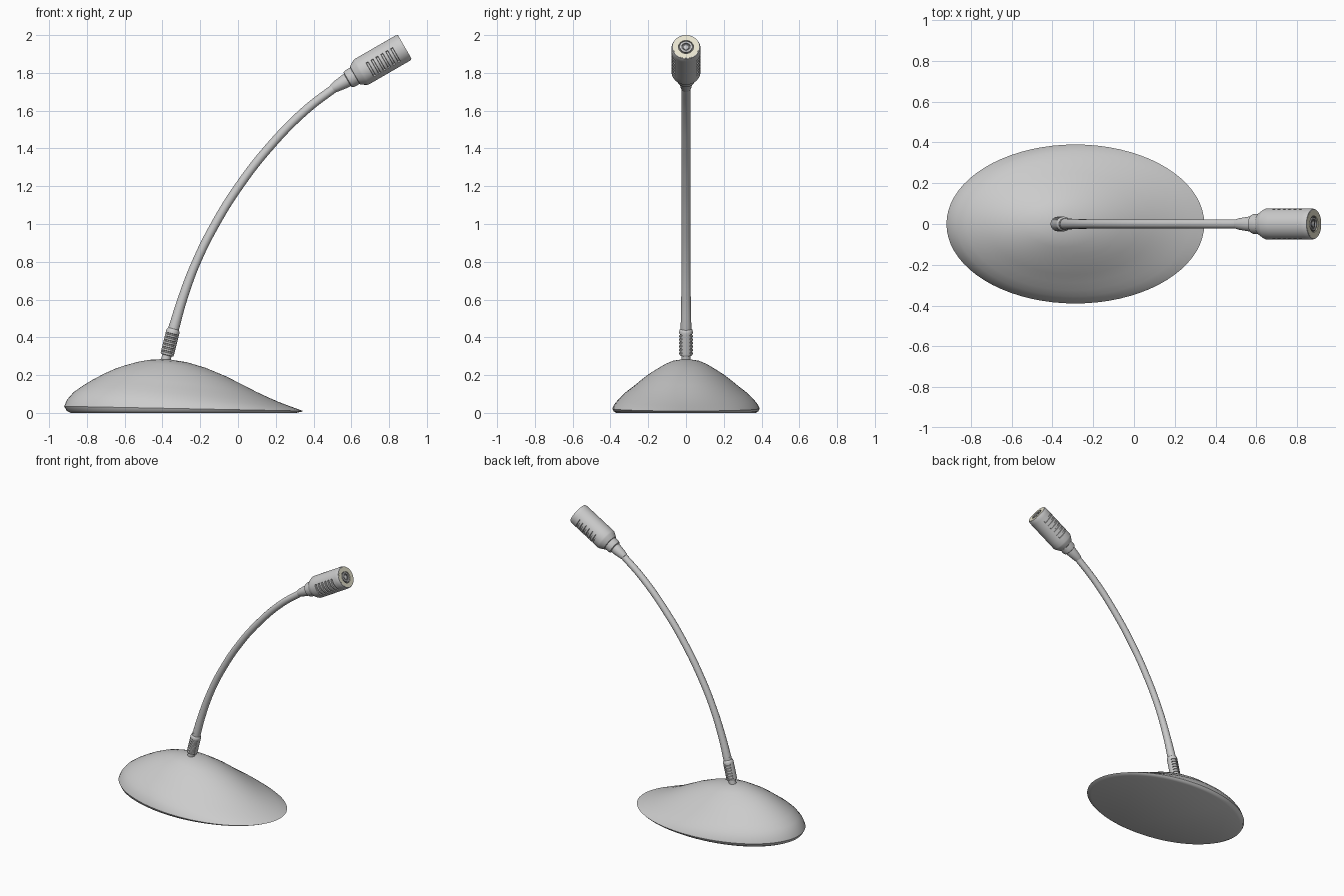
import bpy, bmesh, math
from mathutils import Vector

if "Cube" in bpy.data.objects:
    bpy.data.objects.remove(bpy.data.objects["Cube"])


def material(name, rgb):
    m = bpy.data.materials.new(name)
    m.diffuse_color = (*rgb, 1)
    m.use_nodes = True
    m.node_tree.nodes["Principled BSDF"].inputs["Base Color"].default_value = m.diffuse_color
    return m


def finish(bm, name, mat=None, angle=35):
    me = bpy.data.meshes.new(name)
    bm.to_mesh(me)
    bm.free()
    ob = bpy.data.objects.new(name, me)
    bpy.context.collection.objects.link(ob)
    if mat:
        me.materials.append(mat)
    bpy.ops.object.select_all(action='DESELECT')
    ob.select_set(True)
    bpy.context.view_layer.objects.active = ob
    bpy.ops.object.shade_smooth_by_angle(angle=math.radians(angle))
    return ob


def bridge(bm, loops):
    rows, n = [], len(loops[0])
    for a, b in zip(loops, loops[1:]):
        rows.append([bm.faces.new((a[i], a[(i + 1) % n], b[(i + 1) % n], b[i])) for i in range(n)])
    return rows


def lathe(name, profile, origin, axis, segs=48, mat=None, slots=None, depth=0.9):
    """Revolve (radius, distance) pairs about an axis; slots = (row numbers, columns) sunk inward."""
    bm = bmesh.new()
    loops = [[bm.verts.new((r * math.cos(2 * math.pi * i / segs),
                            r * math.sin(2 * math.pi * i / segs), s))
              for i in range(segs)] for r, s in profile]
    rows = bridge(bm, loops)
    bm.faces.new(loops[0][::-1])
    bm.faces.new(loops[-1])
    bmesh.ops.recalc_face_normals(bm, faces=bm.faces[:])
    if slots:
        faces = [rows[r][c % segs] for r in slots[0] for c in slots[1]]
        bmesh.ops.inset_region(bm, faces=faces, thickness=0.002)
        for v in {v for f in faces for v in f.verts}:
            v.co.x *= depth
            v.co.y *= depth
    ob = finish(bm, name, mat)
    ob.location = origin
    ob.rotation_mode = 'QUATERNION'
    ob.rotation_quaternion = Vector(axis).to_track_quat('Z', 'Y')
    return ob


# Base: stacked tilted ellipses (x left, z left, x right, z right, half depth)
rings = [(-.885, .0, .31, .0, .37), (-.908, .012, .335, .006, .384),
         (-.92, .035, .345, .010, .39), (-.905, .07, .32, .019, .380),
         (-.87, .11, .27, .037, .355), (-.82, .145, .215, .058, .325),
         (-.77, .175, .16, .082, .288), (-.71, .207, .10, .110, .25),
         (-.65, .234, .03, .146, .21), (-.60, .251, -.06, .192, .165),
         (-.53, .270, -.17, .238, .115), (-.47, .281, -.27, .268, .07)]
bm = bmesh.new()
N = 72
loops = []
for xl, zl, xr, zr, hy in rings:
    loop = []
    for i in range(N):
        a = 2 * math.pi * i / N
        t = (1 + math.cos(a)) / 2
        loop.append(bm.verts.new((xl + (xr - xl) * t, hy * math.sin(a), zl + (zr - zl) * t)))
    loops.append(loop)
bridge(bm, loops)
bm.faces.new(loops[0][::-1])
apex = bm.verts.new((-.38, 0, .286))
for i in range(N):
    bm.faces.new((loops[-1][i], loops[-1][(i + 1) % N], apex))
bmesh.ops.recalc_face_normals(bm, faces=bm.faces[:])
finish(bm, "base")

# Gooseneck
path = [(-.345, .43, 1.25), (-.295, .60, 1.1), (-.22, .80, 1), (-.12, 1.0, 1), (.005, 1.2, 1),
        (.16, 1.4, 1), (.355, 1.6, 1), (.53, 1.735, 1)]
cu = bpy.data.curves.new("gooseneck", 'CURVE')
cu.dimensions = '3D'
cu.bevel_depth = .023
cu.bevel_resolution = 6
cu.use_fill_caps = True
sp = cu.splines.new('BEZIER')
sp.bezier_points.add(len(path) - 1)
for p, (x, z, r) in zip(sp.bezier_points, path):
    p.co = (x, 0, z)
    p.radius = r
    p.handle_left_type = p.handle_right_type = 'AUTO'
bpy.context.collection.objects.link(bpy.data.objects.new("gooseneck", cu))

# Ribbed sleeve at the foot of the neck
prof = [(.025, -.04), (.025, .02), (.033, .022), (.036, .028)]
for k in range(6):
    s = .034 + k * .019
    prof += [(.036, s), (.036, s + .010)]
prof += [(.036, .150), (.034, .158), (.028, .165), (.028, .185)]
lathe("neck_sleeve", prof, (-.381, 0, .285), (.24, 0, .97), 32,
      slots=([4 + 2 * k for k in range(6)],
             [*range(-5, 5), *range(11, 21)]), depth=.8)

# Microphone head: stepped collar, body with vent slots on both sides
axis = Vector((math.cos(math.radians(30)), 0, math.sin(math.radians(30))))
tip = Vector((.882, 0, 1.937))
lathe("head_collar", [(.023, -.44), (.028, -.425), (.036, -.37), (.037, -.35), (.046, -.346),
                      (.050, -.335), (.050, -.29), (.050, -.26)], tip, axis)
prof = [(.048, -.305), (.056, -.302), (.074, -.272), (.077, -.262)]
for k in range(6):
    s = -.22 + k * .03
    prof += [(.077, s), (.077, s + .014)]
prof += [(.077, -.03), (.077, -.012), (.073, 0), (.068, 0), (.066, -.008)]
cols = list(range(-6, 3))
lathe("head_body", prof, tip, axis,
      slots=([4 + 2 * k for k in range(6)], cols + [23 - c for c in cols]))

# Pale front ring and the concentric capsule inside it
cream = material("cream", (.80, .77, .62))
dark = material("dark_grey", (.12, .12, .12))


def washer(name, ro, ri, s0, s1, mat=None):
    bm = bmesh.new()
    pr = [(ri, s0), (ro, s0), (ro, s1), (ri, s1), (ri, s0)]
    lp = [[bm.verts.new((r * math.cos(2 * math.pi * i / 48), r * math.sin(2 * math.pi * i / 48), s))
           for i in range(48)] for r, s in pr]
    bridge(bm, lp)
    bmesh.ops.remove_doubles(bm, verts=bm.verts[:], dist=1e-5)
    bmesh.ops.recalc_face_normals(bm, faces=bm.faces[:])
    ob = finish(bm, name, mat)
    ob.location = tip
    ob.rotation_mode = 'QUATERNION'
    ob.rotation_quaternion = axis.to_track_quat('Z', 'Y')


washer("front_ring", .069, .040, -.015, .001, cream)
washer("capsule_rim", .032, .024, -.01, .0005)
lathe("capsule_back", [(.042, -.012), (.042, -.006)], tip, axis, mat=dark)
lathe("capsule_pin", [(.013, -.012), (.013, -.003), (.008, .0)], tip, axis, 24)
